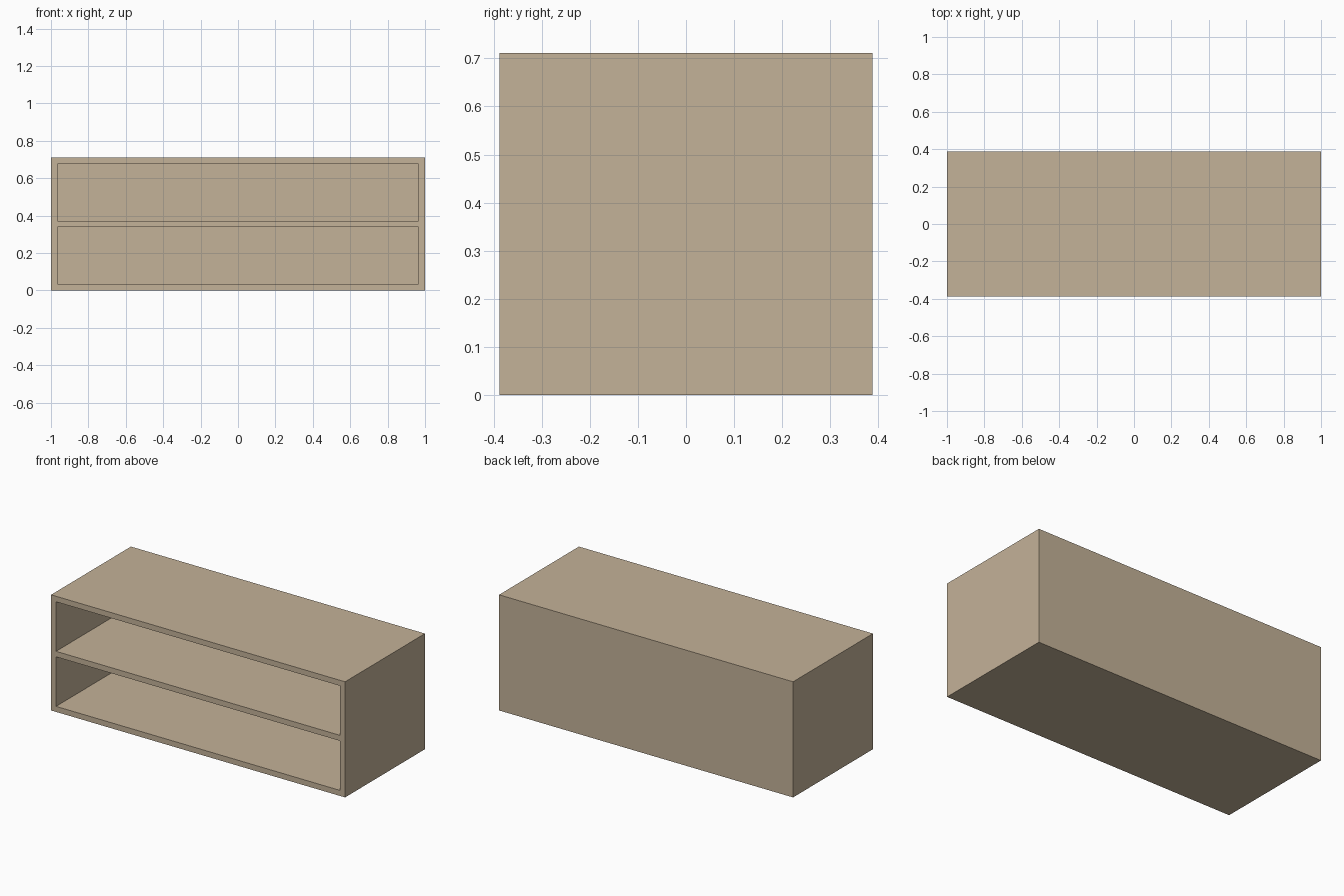
import bpy

if "Cube" in bpy.data.objects:
    bpy.data.objects.remove(bpy.data.objects["Cube"])

W, D, H = 2.0, 0.776, 0.711   # overall size
T = 0.034                     # board thickness
BAY = (H - 3 * T) / 2         # clear height of each shelf bay

wood = bpy.data.materials.new("light_wood")
wood.diffuse_color = (0.552, 0.445, 0.314, 1)
wood.use_nodes = True
wood.node_tree.nodes["Principled BSDF"].inputs["Base Color"].default_value = wood.diffuse_color


def box(name, x, y, z):
    """Box spanning the given (min, max) ranges."""
    bpy.ops.mesh.primitive_cube_add(size=1, location=[(a + b) / 2 for a, b in (x, y, z)])
    ob = bpy.context.object
    ob.name = name
    ob.scale = [b - a for a, b in (x, y, z)]
    bpy.ops.object.transform_apply(location=True, rotation=False, scale=True)
    ob.data.materials.append(wood)
    return ob


# Solid cabinet body
cabinet = box("cabinet_body", (-W / 2, W / 2), (-D / 2, D / 2), (0, H))

# Two open bays cut in from the front, leaving a back panel
for i in range(2):
    z0 = T + i * (BAY + T)
    cutter = box("bay_cutter", (-W / 2 + T, W / 2 - T), (-D / 2 - 0.1, D / 2 - T), (z0, z0 + BAY))
    mod = cabinet.modifiers.new("bay", 'BOOLEAN')
    mod.operation = 'DIFFERENCE'
    mod.solver = 'EXACT'
    mod.object = cutter
    bpy.context.view_layer.objects.active = cabinet
    bpy.ops.object.modifier_apply(modifier=mod.name)
    bpy.data.objects.remove(cutter, do_unlink=True)
